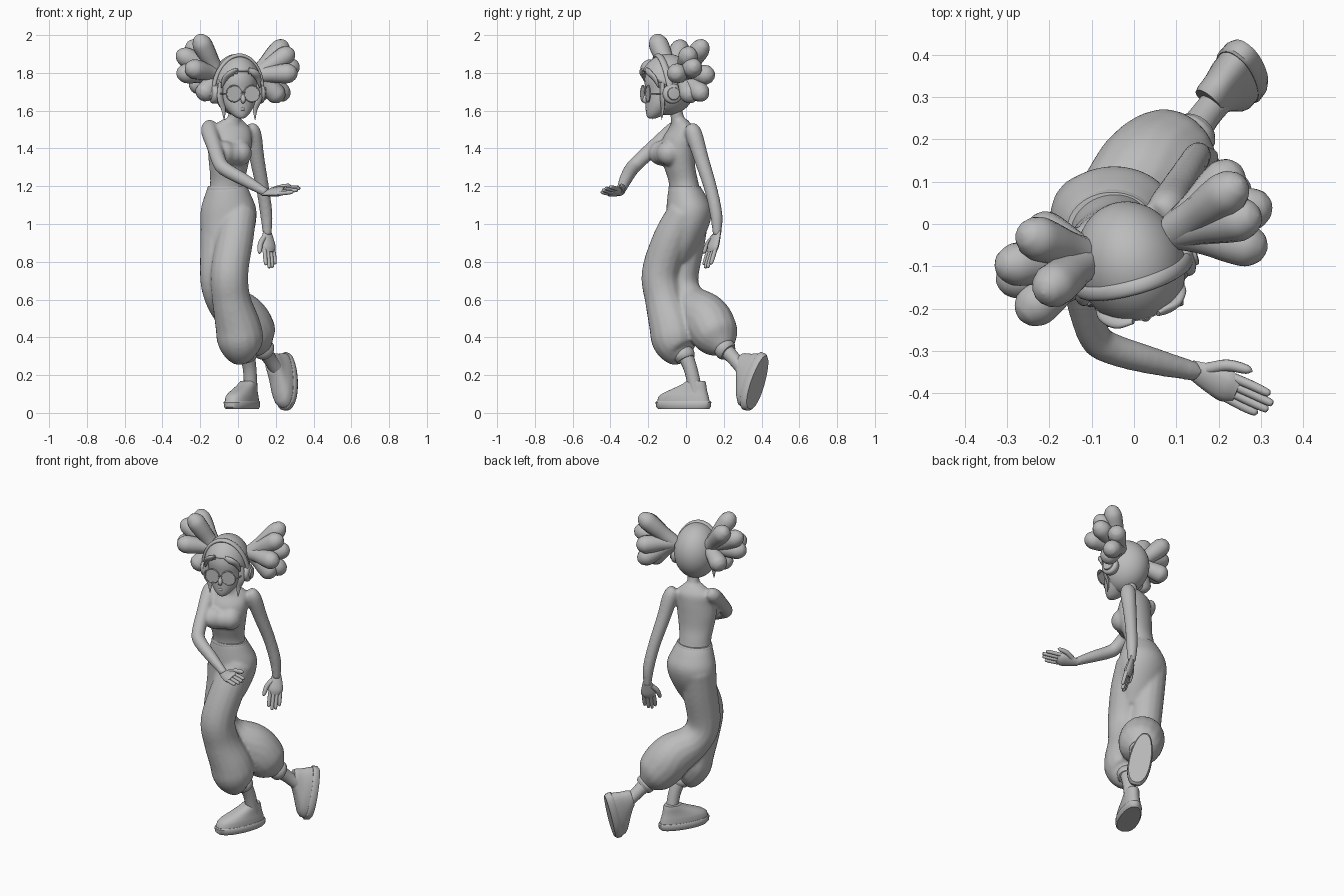
import bpy, bmesh, math
from mathutils import Vector, Matrix

cube = bpy.data.objects.get("Cube")
if cube:
    bpy.data.objects.remove(cube)

grey = bpy.data.materials.new("plain grey")
grey.use_nodes = True
grey.diffuse_color = (0.5, 0.5, 0.5, 1)
grey.node_tree.nodes["Principled BSDF"].inputs["Base Color"].default_value = (0.5, 0.5, 0.5, 1)


# ---- helpers ----
def skin(bm, rings):
    """Bridge closed rings of points and cap both ends."""
    rows = [[bm.verts.new(p) for p in ring] for ring in rings]
    n = len(rows[0])
    for a, b in zip(rows, rows[1:]):
        for i in range(n):
            j = (i + 1) % n
            bm.faces.new((a[i], a[j], b[j], b[i]))
    bm.faces.new(rows[0][::-1])
    bm.faces.new(rows[-1])


def spline(pts, steps):
    """Smooth curve through control points of any size."""
    p = [Vector(q) for q in pts]
    p = [p[0] * 2 - p[1]] + p + [p[-1] * 2 - p[-2]]
    out = []
    for i in range(1, len(p) - 2):
        a, b, c, d = p[i - 1:i + 3]
        for k in range(steps):
            t = k / steps
            out.append((b * 2 + (c - a) * t + (a * 2 - b * 5 + c * 4 - d) * t * t
                        + (b * 3 - a - c * 3 + d) * t ** 3) / 2)
    return out + [p[-2]]


def tube(bm, pts, side=(1, 0.3, 0), flat=1, n=16, steps=5):
    """Sweep an ellipse along points given as x, y, z, radius."""
    c = spline(pts, steps)
    rings = []
    for i, q in enumerate(c):
        t = (c[min(i + 1, len(c) - 1)] - c[max(i - 1, 0)]).to_3d().normalized()
        s = Vector(side)
        s = (s - t * s.dot(t)).normalized()
        u = t.cross(s) * flat
        r = max(q[3], 0.001)
        rings.append([q.to_3d() + (s * math.cos(a) + u * math.sin(a)) * r
                      for a in (math.tau * k / n for k in range(n))])
    skin(bm, rings)


def stack(bm, rows, turn=0, n=32, steps=5):
    """Stack level ellipses given as z, x, y, half width, half depth."""
    m = Matrix.Rotation(math.radians(turn), 3, 'Z')
    skin(bm, [[Vector((x, y, z)) + m @ Vector((rx * math.cos(a), ry * math.sin(a), 0))
               for a in (math.tau * k / n for k in range(n))]
              for z, x, y, rx, ry in spline(rows, steps)])


def ball(bm, at, size, detail=1):
    m = Matrix.Translation(at) @ Matrix.Diagonal((*size, 1))
    bmesh.ops.create_uvsphere(bm, u_segments=32 * detail, v_segments=20 * detail, radius=1, matrix=m)


def finish(bm, name, frame=None, blend=0):
    bmesh.ops.recalc_face_normals(bm, faces=bm.faces)
    me = bpy.data.meshes.new(name)
    bm.to_mesh(me)
    bm.free()
    ob = bpy.data.objects.new(name, me)
    bpy.context.collection.objects.link(ob)
    me.materials.append(grey)
    if frame:
        ob.matrix_world = frame
    if blend:
        rm = ob.modifiers.new("blend", 'REMESH')
        rm.mode, rm.voxel_size, rm.use_smooth_shade = 'VOXEL', blend, True
        sm = ob.modifiers.new("soften", 'SMOOTH')
        sm.factor, sm.iterations = 0.5, 9
    bpy.ops.object.select_all(action='DESELECT')
    bpy.context.view_layer.objects.active = ob
    ob.select_set(True)
    if blend:
        bpy.ops.object.shade_smooth()
    else:
        bpy.ops.object.shade_smooth_by_angle(angle=math.radians(40))
    return ob


def make_tube(name, pts, frame=None, **kw):
    bm = bmesh.new()
    tube(bm, pts, **kw)
    return finish(bm, name, frame)


# ---- torso, neck and arms ----
bm = bmesh.new()
stack(bm, [(1.17, -.055, -.005, .098, .08), (1.23, -.055, -.015, .094, .077), (1.3, -.05, -.033, .104, .08),
           (1.38, -.045, -.045, .116, .088), (1.45, -.04, -.04, .115, .082),
           (1.51, -.04, -.025, .105, .06), (1.555, -.03, -.035, .05, .04)], turn=17)
ball(bm, (.012, -.09, 1.375), (.062, .066, .066))
ball(bm, (-.028, -.11, 1.372), (.06, .062, .06))
ball(bm, (-.072, -.128, 1.375), (.064, .07, .066))
tube(bm, [(-.035, -.03, 1.5, .055), (-.02, -.045, 1.56, .036), (-.01, -.06, 1.65, .036)])
tube(bm, [(.055, .02, 1.515, .03), (.078, .04, 1.48, .045), (.1, .08, 1.35, .04), (.13, .13, 1.19, .035),
          (.15, .16, 1.05, .033), (.155, .165, .94, .023)])
tube(bm, [(-.13, -.03, 1.53, .03), (-.152, -.06, 1.5, .045), (-.125, -.165, 1.41, .041),
          (-.095, -.262, 1.32, .039), (-.06, -.292, 1.285, .038), (.03, -.32, 1.235, .034),
          (.15, -.35, 1.165, .023)])
finish(bm, "torso_and_arms", blend=.008)


# ---- hands ----
def hand(name, wrist, along, thumb):
    w, d = Vector(wrist), Vector(along).normalized()
    s = Vector(thumb)
    s = (s - d * s.dot(d)).normalized()
    bm = bmesh.new()

    def limb(stops, flat=1):
        tube(bm, [(*(w + d * a + s * b), r) for a, b, r in stops], side=s, flat=flat, n=12)
    limb([(-.02, 0, .023), (.03, 0, .036), (.075, 0, .043), (.105, 0, .03)], .5)
    for k, reach in enumerate((.18, .195, .19, .17)):
        b = .03 - k * .02
        limb([(.07, b * .9, .011), (.13, b, .011), (reach - .008, b, .009), (reach, b, .002)])
    limb([(.02, .02, .015), (.06, .05, .014), (.105, .062, .011), (.12, .064, .002)])
    finish(bm, name)


hand("right_hand", (.15, -.35, 1.165), (.88, -.42, .1), (.4, .82, .45))
hand("left_hand", (.155, .165, .95), (.1, -.3, -.95), (-.8, -.55, .1))

# ---- trousers ----
bm = bmesh.new()
stack(bm, [(1.2, -.055, -.008, .104, .083), (1.15, -.053, .004, .124, .102), (1.08, -.05, .016, .147, .12),
           (1.0, -.052, .01, .146, .115), (.9, -.06, -.015, .125, .095), (.8, -.07, -.05, .09, .07)], turn=3)
tube(bm, [(.006, -.004, 1.06, .094), (-.016, -.078, .92, .098), (-.045, -.135, .74, .1), (-.035, -.115, .6, .103),
          (0, -.075, .46, .121), (.013, -.058, .385, .123), (.028, -.032, .325, .097), (.045, -.01, .298, .05)])
tube(bm, [(-.098, .025, 1.06, .1), (-.1, 0, .9, .1), (-.104, -.03, .7, .096), (-.065, .01, .59, .102),
          (.02, .1, .51, .128), (.068, .142, .44, .13), (.1, .175, .385, .11), (.135, .205, .338, .052)])
finish(bm, "trousers", blend=.009)

bm = bmesh.new()
stack(bm, [(1.178, -.055, -.004, .109, .088), (1.19, -.055, -.006, .108, .087),
           (1.202, -.055, -.008, .103, .083)], turn=5)
finish(bm, "waistband")

# ---- ankles and shoes ----
make_tube("left_cuff", [(.035, -.025, .32, .056), (.046, -.008, .3, .058), (.052, 0, .282, .048)])
make_tube("right_cuff", [(.125, .197, .35, .056), (.14, .212, .332, .058), (.15, .225, .32, .048)])
make_tube("left_ankle", [(.045, -.01, .32, .043), (.062, .025, .23, .036), (.068, .055, .1, .036)])
make_tube("right_ankle", [(.13, .2, .345, .043), (.17, .258, .282, .036), (.222, .32, .21, .038)])


def shoe(side, frame):
    def outline(z, front, back, half, n=32):
        ring = []
        for k in range(n):
            a = math.tau * k / n
            x, y = math.sin(a), -math.cos(a)
            width = half * (1.06 - .14 * y) * abs(x) ** .85
            ring.append((math.copysign(width, x), (front + back) / 2 + y * (back - front) / 2, z))
        return ring
    parts = {
        "sole": [(0, -.15, .142, .056), (.012, -.163, .153, .062), (.036, -.165, .155, .063), (.042, -.16, .15, .059)],
        "shoe": [(.038, -.157, .146, .058), (.065, -.15, .14, .058), (.082, -.128, .135, .054),
                 (.1, -.085, .13, .049), (.118, -.04, .127, .045), (.136, 0, .124, .042), (.15, .02, .118, .038)]}
    for part, rows in parts.items():
        bm = bmesh.new()
        skin(bm, [outline(*r) for r in rows])
        finish(bm, f"{side}_{part}", frame)


shoe("left", Matrix.Translation((.027, -.008, .02)) @ Matrix.Rotation(math.radians(-27), 4, 'Z'))
heel = Vector((0, .3, .95)).normalized()
across = Vector((.77, -.63, 0))
across = (across - heel * across.dot(heel)).normalized()
tilt = Matrix((across, heel, across.cross(heel))).transposed().to_4x4()
shoe("right", Matrix.Translation((.27, .382, .165)) @ tilt)

# ---- head ----
head = Matrix.Translation((-.008, -.095, 1.72)) @ Matrix.Rotation(math.radians(16), 4, 'Z')
bm = bmesh.new()
stack(bm, [(-.162, 0, -.088, .012, .014), (-.152, 0, -.08, .032, .034), (-.125, 0, -.06, .06, .06),
           (-.08, 0, -.03, .09, .09), (-.02, 0, 0, .106, .12), (.05, 0, 0, .11, .125),
           (.12, 0, 0, .085, .1), (.16, 0, 0, .03, .04)])
finish(bm, "face", head)
make_tube("nose", [(0, -.112, -.025, .008), (0, -.128, -.062, .013), (0, -.122, -.078, .008)], head)
make_tube("lips", [(-.026, -.104, -.112, .002), (0, -.116, -.112, .009), (.026, -.104, -.112, .002)],
          head, side=(0, 0, 1))

# ---- hair: a cap with an arched opening over the face ----
bm = bmesh.new()
ball(bm, (0, -.001, .018), (.128, .151, .162), detail=2)
opening = [f for f in bm.faces for c in (f.calc_center_median(),)
           if c.y < -.045 and c.z < .092 - 5 * c.x * c.x]
bmesh.ops.delete(bm, geom=opening, context='FACES')
finish(bm, "hair_cap", head).modifiers.new("thickness", 'SOLIDIFY').thickness = .014
for name, s in (("left", 1), ("right", -1)):
    make_tube(f"{name}_fringe", [(s * .03, -.13, .1, .01), (s * .065, -.122, .08, .02),
                                 (s * .092, -.1, .05, .017), (s * .106, -.08, 0, .003)], head, flat=.6)
    make_tube(f"{name}_side_lock", [(s * .1, -.06, .05, .016), (s * .108, -.062, -.05, .018),
                                    (s * .088, -.055, -.11, .014), (s * .085, -.06, -.168, .002)], head, flat=.5)

bunches = {
    "left": ((.1, -.015, 1.79), [(.255, .1, 1.965), (.295, .02, 1.92), (.325, .05, 1.84), (.315, -.06, 1.8),
                                 (.25, .14, 1.79), (.265, .1, 1.67), (.235, .03, 1.655)]),
    "right": ((-.105, -.08, 1.79), [(-.215, -.165, 2.0), (-.265, -.02, 1.965), (-.325, -.1, 1.91),
                                    (-.325, -.14, 1.8), (-.27, -.225, 1.83), (-.25, 0, 1.72), (-.2, -.16, 1.665)])}
for name, (root, tips) in bunches.items():
    a = Vector(root)
    for k, tip in enumerate(tips):
        d = Vector(tip) - a
        make_tube(f"{name}_hair_lobe_{k}", [(*(a + d * t), r) for t, r in
                  ((0, .045), (.3, .044), (.6, .051), (.8, .051), (.93, .035), (.98, .018), (1, .003))],
                  side=(.1, 1, .2), n=14)

# ---- headphones ----
make_tube("headphone_band", [(.136 * math.cos(a), -.02 - .035 * math.sin(a), -.03 + .202 * math.sin(a), .018)
                             for a in (math.pi * k / 12 for k in range(13))], head, side=(0, 1, 0), flat=.6)
for name, s in (("left", 1), ("right", -1)):
    make_tube(f"{name}_ear_cup", [(s * x, -.012, -.03, r) for x, r in
              ((.1, .04), (.108, .05), (.13, .053), (.142, .047), (.148, .034), (.156, .032), (.158, .02))],
              head, side=(0, 1, 0), n=28, steps=3)

# ---- glasses ----
for name, s in (("left", 1), ("right", -1)):
    cx, cy, cz = s * .049, -.124, -.03
    make_tube(f"{name}_rim", [(cx + .042 * math.cos(a), cy, cz + .042 * math.sin(a), .004)
                              for a in (math.tau * k / 24 for k in range(25))], head, side=(0, 1, 0), n=8, steps=2)
    make_tube(f"{name}_lens", [(cx, cy - .002, cz, .041), (cx, cy + .002, cz, .041)], head, n=32, steps=1)
    make_tube(f"{name}_temple", [(s * .09, cy, cz, .004), (s * .108, -.07, cz, .004), (s * .112, 0, cz, .004)],
              head, side=(0, 0, 1), n=8)
make_tube("glasses_bridge", [(-.01, -.126, -.025, .004), (0, -.13, -.02, .004), (.01, -.126, -.025, .004)],
          head, side=(0, 0, 1), n=8)
